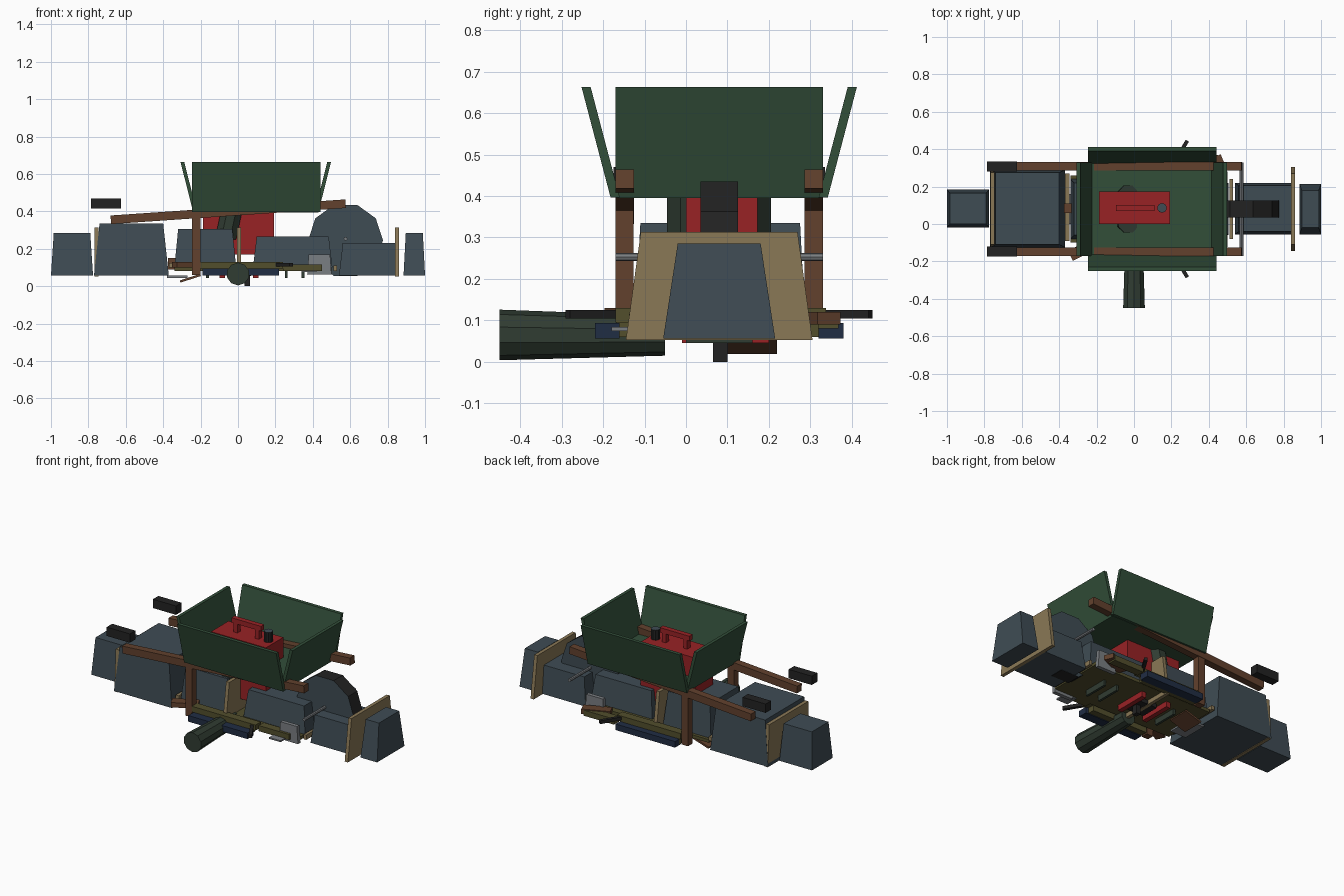
import bpy, bmesh, math
from mathutils import Vector, Matrix

if "Cube" in bpy.data.objects:
    bpy.data.objects.remove(bpy.data.objects["Cube"])

YC = 0.08  # centre line of the machine


def lin(c):
    c /= 255
    return c / 12.92 if c <= 0.04045 else ((c + 0.055) / 1.055) ** 2.4


def paint(name, r, g, b):
    m = bpy.data.materials.new(name)
    m.diffuse_color = (lin(r), lin(g), lin(b), 1)
    m.use_nodes = True
    m.node_tree.nodes["Principled BSDF"].inputs["Base Color"].default_value = m.diffuse_color
    return m


slate = paint("slate grey", 63, 76, 84)
green = paint("hopper green", 50, 78, 57)
red = paint("engine red", 152, 34, 37)
tan = paint("tan board", 138, 120, 86)
brown = paint("brown timber", 98, 65, 45)
black = paint("black rubber", 34, 34, 34)
navy = paint("navy", 32, 45, 68)
olive = paint("olive", 82, 78, 44)
steel = paint("light steel", 122, 126, 130)
moss = paint("dark moss", 48, 60, 50)


def finish(name, bm, *mats):
    bmesh.ops.recalc_face_normals(bm, faces=bm.faces)
    me = bpy.data.meshes.new(name)
    bm.to_mesh(me)
    bm.free()
    ob = bpy.data.objects.new(name, me)
    for m in mats:
        me.materials.append(m)
    bpy.context.collection.objects.link(ob)
    return ob


def box(name, x, y, z, mat, tx=0, ty=0):
    """Box from ranges; the top is pulled in by tx and ty on each side."""
    bm = bmesh.new()
    bmesh.ops.create_cube(bm, size=1)
    for v in bm.verts:
        s = [1 if c > 0 else -1 for c in v.co]
        top = s[2] > 0
        v.co = (x[s[0] > 0] - s[0] * tx * top, y[s[1] > 0] - s[1] * ty * top, z[top])
    return finish(name, bm, mat)


def bar(name, a, b, w, h, mat):
    """Rectangular bar between two points."""
    a, b = Vector(a), Vector(b)
    d = (b - a).normalized()
    side = d.cross(Vector((0, 0, 1))).normalized()
    up = side.cross(d)
    bm = bmesh.new()
    bmesh.ops.create_cube(bm, size=1)
    rot = Matrix((d, side, up)).transposed()
    for v in bm.verts:
        v.co = (a + b) / 2 + rot @ Vector((v.co.x * (b - a).length, v.co.y * w, v.co.z * h))
    return finish(name, bm, mat)


def drum(name, a, b, r1, r2, n, mat, rim=None, turn=0):
    """Cylinder or cone between two points, optional rim colour."""
    a, b = Vector(a), Vector(b)
    bm = bmesh.new()
    bmesh.ops.create_cone(bm, cap_ends=True, segments=n, radius1=r1, radius2=r2, depth=(b - a).length)
    if rim:
        for f in bm.faces:
            f.material_index = 0 if abs(f.normal.z) > 0.5 else 1
    q = Vector((0, 0, 1)).rotation_difference(b - a).to_matrix().to_4x4()
    bm.transform(Matrix.Translation((a + b) / 2) @ q @ Matrix.Rotation(turn, 4, 'Z'))
    return finish(name, bm, mat, *([rim] if rim else []))


def both(y):
    """The same y position on both sides of the centre line."""
    return (("front", y), ("rear", 2 * YC - y))


# Tapered body blocks
box("left_end_block", (-1, -0.775), (-0.02, 0.185), (0.056, 0.285), slate, 0.015, 0.02)
box("left_main_block", (-0.77, -0.37), (-0.125, 0.29), (0.056, 0.335), slate, 0.03, 0.015)
box("left_middle_block", (-0.34, -0.01), (-0.08, 0.24), (0.1, 0.305), slate, 0.02, 0.02)
box("right_middle_block", (0.08, 0.505), (-0.06, 0.22), (0.1, 0.265), slate, 0.02, 0.02)
box("right_main_block", (0.54, 0.86), (-0.055, 0.22), (0.056, 0.23), slate, 0.02, 0.015)
box("right_end_block", (0.885, 1), (-0.055, 0.215), (0.056, 0.285), slate, 0.012, 0.035)

# Tan bulkheads: centre x, y range, top, taper
for nm, cx, y0, y1, top, tp in (("left", -0.757, -0.124, 0.289, 0.313, 0.014),
                                ("centre", 0.005, -0.145, 0.305, 0.313, 0.036),
                                ("right", 0.85, -0.145, 0.305, 0.313, 0.036)):
    box(nm + "_bulkhead", (cx - 0.011, cx + 0.011), (y0, y1), (0.053, top), tan, 0, tp)
box("left_low_crossbar", (-0.368, -0.346), (-0.09, 0.27), (0.1, 0.125), tan)
box("right_low_crossbar", (0.51, 0.528), (-0.08, 0.24), (0.08, 0.11), tan)

# Wheel and axle
drum("wheel", (0.575, 0.035, 0.245), (0.575, 0.125, 0.245), 0.2, 0.2, 10, slate, black, math.pi / 10)
drum("wheel_axle", (0.575, -0.17, 0.253), (0.575, 0.33, 0.253), 0.01, 0.01, 8, steel)

# Hopper: floor, long walls and end walls, all flaring outward
box("hopper_floor", (-0.235, 0.43), (-0.165, 0.325), (0.395, 0.41), green)


def wall(name, x, y, out, mat):
    """Wall over the given base ranges, with its top shifted by out."""
    bm = bmesh.new()
    bmesh.ops.create_cube(bm, size=1)
    for v in bm.verts:
        t = v.co.z > 0
        v.co = (x[v.co.x > 0] + out[0] * t, y[v.co.y > 0] + out[1] * t, 0.663 if t else 0.397)
    finish(name, bm, mat)


wall("hopper_front_wall", (-0.245, 0.44), (-0.182, -0.16), (0, -0.07), green)
wall("hopper_rear_wall", (-0.245, 0.44), (0.32, 0.342), (0, 0.07), green)
wall("hopper_left_wall", (-0.24, -0.22), (-0.17, 0.33), (-0.067, 0), green)
wall("hopper_right_wall", (0.41, 0.43), (-0.17, 0.33), (0.067, 0), green)

# Red engine with handle, cap and twin drums
box("engine_body", (-0.187, 0.193), (0, 0.173), (0.17, 0.535), red)
box("engine_handle_grip", (-0.095, 0.11), (0.07, 0.102), (0.59, 0.62), red)
for nm, x in (("left", -0.08), ("right", 0.068)):
    box(nm + "_handle_post", (x, x + 0.027), (0.07, 0.102), (0.535, 0.591), red)
drum("engine_cap", (0.15, 0.086, 0.535), (0.15, 0.086, 0.598), 0.026, 0.026, 10, slate, black)
for nm, y in both(0.01):
    drum(nm + "_engine_drum", (-0.065, y, 0.26), (-0.03, y, 0.42), 0.06, 0.06, 8, moss, turn=math.pi / 8)

# Timber frame, grips and lower fittings on both sides
for nm, y in both(-0.148):
    s = -1 if nm == "front" else 1
    bar(nm + "_beam", (-0.68, y, 0.355), (0.575, y, 0.441), 0.045, 0.046, brown)
    box(nm + "_post", (-0.245, -0.2), (y - 0.022, y + 0.022), (0.06, 0.4), brown)
    box(nm + "_grip", (-0.785, -0.625), (y - 0.027, y + 0.027), (0.415, 0.47), black)
    box(nm + "_olive_rail", (-0.2, 0.24), (y - 0.022, y + 0.03), (0.095, 0.13), olive)
    box(nm + "_olive_rail_end", (0.24, 0.45), (y + 0.01, y + 0.06), (0.08, 0.115), olive)
    box(nm + "_olive_sill", (-0.19, 0.2), (y - 0.02, y + 0.03), (0.06, 0.095), olive)
    yn = YC + s * 0.27
    box(nm + "_navy_runner", (-0.19, 0.22), (yn - 0.03, yn + 0.03), (0.056, 0.094), navy)
    bar(nm + "_dark_lever", (0.285, YC + s * 0.365, 0.115), (0.21, YC + s * 0.24, 0.115), 0.02, 0.02, black)
    ys = YC + s * 0.19
    box(nm + "_steel_plate", (0.37, 0.5), (ys - 0.012, ys + 0.012), (0.062, 0.17), steel, 0.008)
box("steel_foot", (0.34, 0.42), (-0.18, -0.1), (0.075, 0.084), steel)

# Undercarriage
box("under_deck", (-0.34, 0.5), (-0.1, 0.26), (0.08, 0.1), olive)
for i, x in enumerate((-0.1, 0.08)):
    box("red_cross_bar_%d" % (i + 1), (x, x + 0.03), (-0.01, 0.2), (0.045, 0.08), red)
bar("left_plank", (-0.34, -0.17, 0.115), (-0.2, -0.1, 0.115), 0.06, 0.03, brown)
bar("right_plank", (0.475, 0.345, 0.105), (0.32, 0.28, 0.105), 0.06, 0.03, brown)
box("left_cross_block", (-0.375, -0.25), (0.06, 0.11), (0.09, 0.15), brown)
bar("brown_skid", (-0.31, 0.15, 0.025), (-0.2, 0.15, 0.06), 0.14, 0.012, brown)
box("steel_strip", (-0.38, -0.27), (0.0, 0.16), (0.045, 0.056), steel)
box("black_foot", (0.035, 0.065), (0.065, 0.1), (0, 0.06), black)
box("black_under_block", (-0.05, 0.07), (0.02, 0.14), (0.055, 0.08), black)
for i, x in enumerate((-0.17, 0.25, 0.34)):
    box("hanger_%d" % (i + 1), (x, x + 0.015), (0.0, 0.16), (0.045, 0.09), moss)

# Tapered side barrel
drum("side_barrel", (0, -0.45, 0.065), (0, -0.05, 0.063), 0.061, 0.048, 10, moss)
